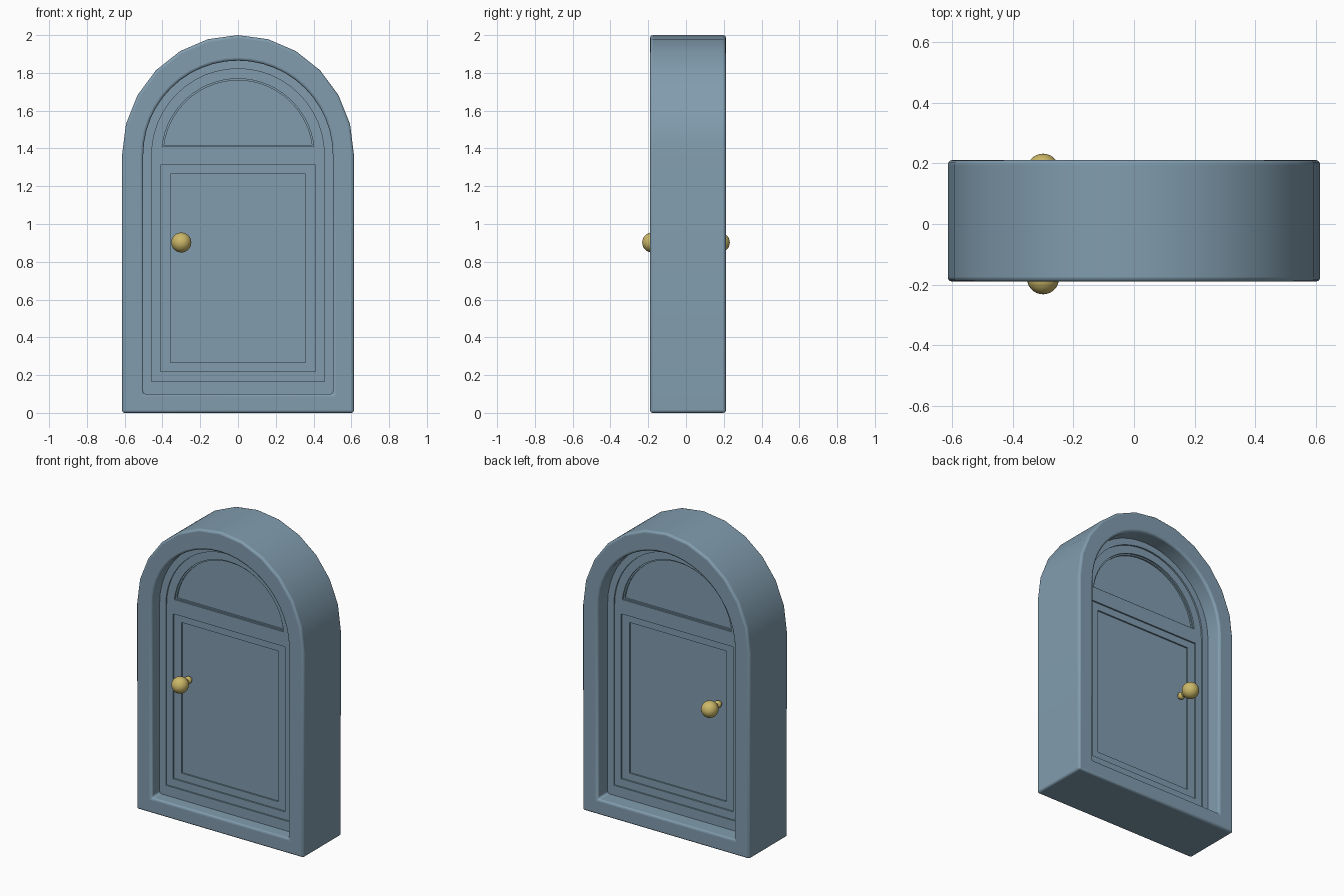
import bpy, bmesh, math
from mathutils import Matrix, Vector

if "Cube" in bpy.data.objects:
    bpy.data.objects.remove(bpy.data.objects["Cube"])

ZC = 1.365  # height of the common arch centre


def material(name, rgb):
    m = bpy.data.materials.new(name)
    m.diffuse_color = (*rgb, 1)
    m.use_nodes = True
    m.node_tree.nodes["Principled BSDF"].inputs["Base Color"].default_value = m.diffuse_color
    return m


paint = material("blue_grey_paint", (0.22, 0.335, 0.425))
brass = material("brass", (0.60, 0.48, 0.14))


def arch(w, zb, rz=None, n=24, start=0.0):
    """Closed arch outline (x, z): round top over a straight lower part."""
    rz = rz or w
    pts = []
    for i in range(n + 1):
        a = start + (math.pi - 2 * start) * i / n
        pts.append((w * math.cos(a), ZC + rz * math.sin(a)))
    return pts + ([(-w, zb), (w, zb)] if start == 0 else [])


def rect(w, z0, z1):
    return [(w, z0), (w, z1), (-w, z1), (-w, z0)]


def window(r, zb):
    return arch(r, 0, n=28, start=math.asin((zb - ZC) / r))


def finish(ob, mat, angle=35):
    ob.data.materials.clear()
    ob.data.materials.append(mat)
    bpy.ops.object.select_all(action='DESELECT')
    ob.select_set(True)
    bpy.context.view_layer.objects.active = ob
    if ob.type == 'CURVE':
        bpy.ops.object.convert(target='MESH')
        ob = bpy.context.view_layer.objects.active
    bpy.ops.object.shade_smooth_by_angle(angle=math.radians(angle))


def plate(name, outlines, half):
    """Flat board from outlines (inner outlines become holes), y = -half..half."""
    cu = bpy.data.curves.new(name, 'CURVE')
    cu.dimensions = '2D'
    cu.fill_mode = 'BOTH'
    cu.extrude = half
    for pts in outlines:
        sp = cu.splines.new('POLY')
        sp.points.add(len(pts) - 1)
        for p, (x, z) in zip(sp.points, pts):
            p.co = (x, z, 0, 1)
        sp.use_cyclic_u = True
    ob = bpy.data.objects.new(name, cu)
    ob.rotation_euler.x = math.pi / 2
    bpy.context.collection.objects.link(ob)
    finish(ob, paint)


# Outer frame: 12-sided outer arch around a finer inner arch, rounded edges
outer = arch(0.614, 0.0, 0.635)
for i in range(1, 24, 2):
    outer[i] = tuple((outer[i - 1][k] + outer[i + 1][k]) / 2 for k in (0, 1))
inner = arch(0.502, 0.10, 0.50)
bm = bmesh.new()
loops = [[bm.verts.new((x, y, z)) for x, z in pts]
         for pts, y in ((outer, -0.19), (outer, 0.211), (inner, 0.211), (inner, -0.19))]
n = len(outer)
for a in range(4):
    A, B = loops[a], loops[(a + 1) % 4]
    for i in range(n):
        j = (i + 1) % n
        bm.faces.new((A[i], A[j], B[j], B[i]))
bmesh.ops.recalc_face_normals(bm, faces=bm.faces)
me = bpy.data.meshes.new("frame")
bm.to_mesh(me)
bm.free()
frame = bpy.data.objects.new("frame", me)
bpy.context.collection.objects.link(frame)
finish(frame, paint, 40)
bev = frame.modifiers.new("rounded_edges", 'BEVEL')
bev.width = 0.014
bev.segments = 3
bev.limit_method = 'ANGLE'
bev.angle_limit = math.radians(40)
frame.modifiers.move(len(frame.modifiers) - 1, 0)

# Door in stepped layers, each one thinner than the last
plate("door_trim", [arch(0.506, 0.095), arch(0.457, 0.166)], 0.105)
plate("door_stiles", [arch(0.470, 0.15), window(0.404, 1.41), rect(0.41, 0.218, 1.313)], 0.095)
plate("panel_moulding", [rect(0.42, 0.208, 1.323), rect(0.357, 0.266, 1.266)], 0.085)
plate("window_moulding", [window(0.412, 1.40), window(0.395, 1.418)], 0.085)
plate("door_core", [arch(0.46, 0.16)], 0.075)

# Door knobs on both sides: ball, neck and small base
for name, s in (("front_knob", -1), ("back_knob", 1)):
    bm = bmesh.new()
    turn = Matrix.Rotation(math.pi / 2, 4, 'X')
    for r, y in ((0.053, 0.179), (0.024, 0.095)):
        bmesh.ops.create_uvsphere(bm, u_segments=24, v_segments=14, radius=r,
                                  matrix=Matrix.Translation((0, s * y, 0)) @ turn)
    bmesh.ops.create_cone(bm, cap_ends=True, segments=16, radius1=0.016, radius2=0.016,
                          depth=0.10, matrix=Matrix.Translation((0, s * 0.12, 0)) @ turn)
    me = bpy.data.meshes.new(name)
    bm.to_mesh(me)
    bm.free()
    ob = bpy.data.objects.new(name, me)
    ob.location = Vector((-0.30, 0, 0.902))
    bpy.context.collection.objects.link(ob)
    finish(ob, brass)
